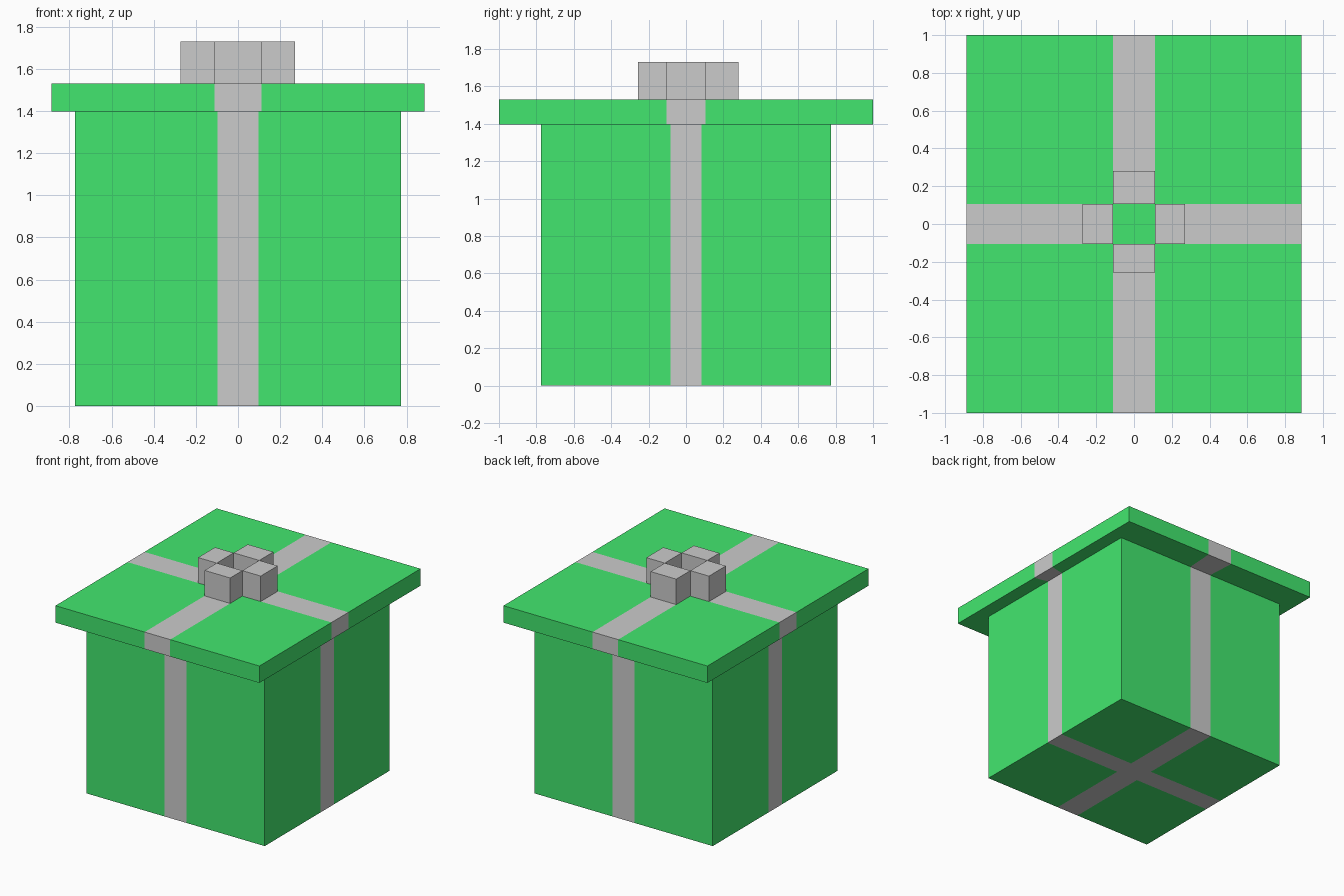
import bpy, bmesh

if "Cube" in bpy.data.objects:
    bpy.data.objects.remove(bpy.data.objects["Cube"])


def material(name, rgb):
    m = bpy.data.materials.new(name)
    m.diffuse_color = (*rgb, 1)
    m.use_nodes = True
    m.node_tree.nodes["Principled BSDF"].inputs["Base Color"].default_value = m.diffuse_color
    return m


MATS = [material("green_paper", (0.055, 0.796, 0.157)),
        material("grey_ribbon", (0.7, 0.7, 0.7))]


def finish(name, bm):
    bmesh.ops.remove_doubles(bm, verts=bm.verts, dist=1e-4)
    mesh = bpy.data.meshes.new(name)
    bm.to_mesh(mesh)
    bm.free()
    for m in MATS:
        mesh.materials.append(m)
    obj = bpy.data.objects.new(name, mesh)
    bpy.context.collection.objects.link(obj)
    return obj


def quad(bm, points, mat):
    bm.faces.new([bm.verts.new(p) for p in points]).material_index = mat


def outline(hx, hy, rx, ry, z):
    """Rectangle with each side split into panel, ribbon, panel."""
    return [(x, y, z) for x, y in (
        (-hx, -hy), (-rx, -hy), (rx, -hy), (hx, -hy), (hx, -ry), (hx, ry),
        (hx, hy), (rx, hy), (-rx, hy), (-hx, hy), (-hx, ry), (-hx, -ry))]


def band(bm, lo, hi):
    for i in range(12):
        j = (i + 1) % 12
        quad(bm, (lo[i], lo[j], hi[j], hi[i]), int(i % 3 == 1))


def grid(bm, xs, ys, z, mat_of, up=True):
    for i in range(len(xs) - 1):
        for j in range(len(ys) - 1):
            mat = mat_of(i, j)
            if mat is None:
                continue
            p = [(xs[i], ys[j], z), (xs[i + 1], ys[j], z),
                 (xs[i + 1], ys[j + 1], z), (xs[i], ys[j + 1], z)]
            quad(bm, p if up else p[::-1], mat)


BOX = (0.775, 0.775, 0.097, 0.082)
LID = (0.886, 1.0, 0.111, 0.105)
Z_LID, Z_TOP, Z_BOW = 1.397, 1.53, 1.73

# Box: four walls and a base, crossed by the ribbon
bm = bmesh.new()
band(bm, outline(*BOX, 0), outline(*BOX, Z_LID))
hx, hy, rx, ry = BOX
grid(bm, (-hx, -rx, rx, hx), (-hy, -ry, ry, hy), 0,
     lambda i, j: int(i == 1 or j == 1), up=False)
finish("gift_box", bm)

# Lid: overhanging underside, rim and top; left open beneath the bow
bow_cells = {(1, 2), (3, 2), (2, 1), (2, 3)}
hx, hy, rx, ry = LID
xs = (-hx, -0.273, -rx, rx, 0.271, hx)
ys = (-hy, -0.256, -ry, ry, 0.28, hy)


def lid_mat(i, j):
    if (i, j) in bow_cells:
        return None
    return int((i == 2) != (j == 2))


bm = bmesh.new()
band(bm, outline(*BOX, Z_LID), outline(*LID, Z_LID))
band(bm, outline(*LID, Z_LID), outline(*LID, Z_TOP))
grid(bm, xs, ys, Z_TOP, lid_mat)
finish("lid", bm)

# Bow: four blocks around the green centre square
for name, (i, j) in zip(("left", "right", "front", "back"),
                        ((1, 2), (3, 2), (2, 1), (2, 3))):
    bm = bmesh.new()
    x0, x1, y0, y1 = xs[i], xs[i + 1], ys[j], ys[j + 1]
    ring = [(x0, y0), (x1, y0), (x1, y1), (x0, y1)]
    for k in range(4):
        a, b = ring[k], ring[(k + 1) % 4]
        quad(bm, ((*a, Z_TOP), (*b, Z_TOP), (*b, Z_BOW), (*a, Z_BOW)), 1)
    quad(bm, [(*p, Z_BOW) for p in ring], 1)
    finish(f"bow_{name}", bm)
